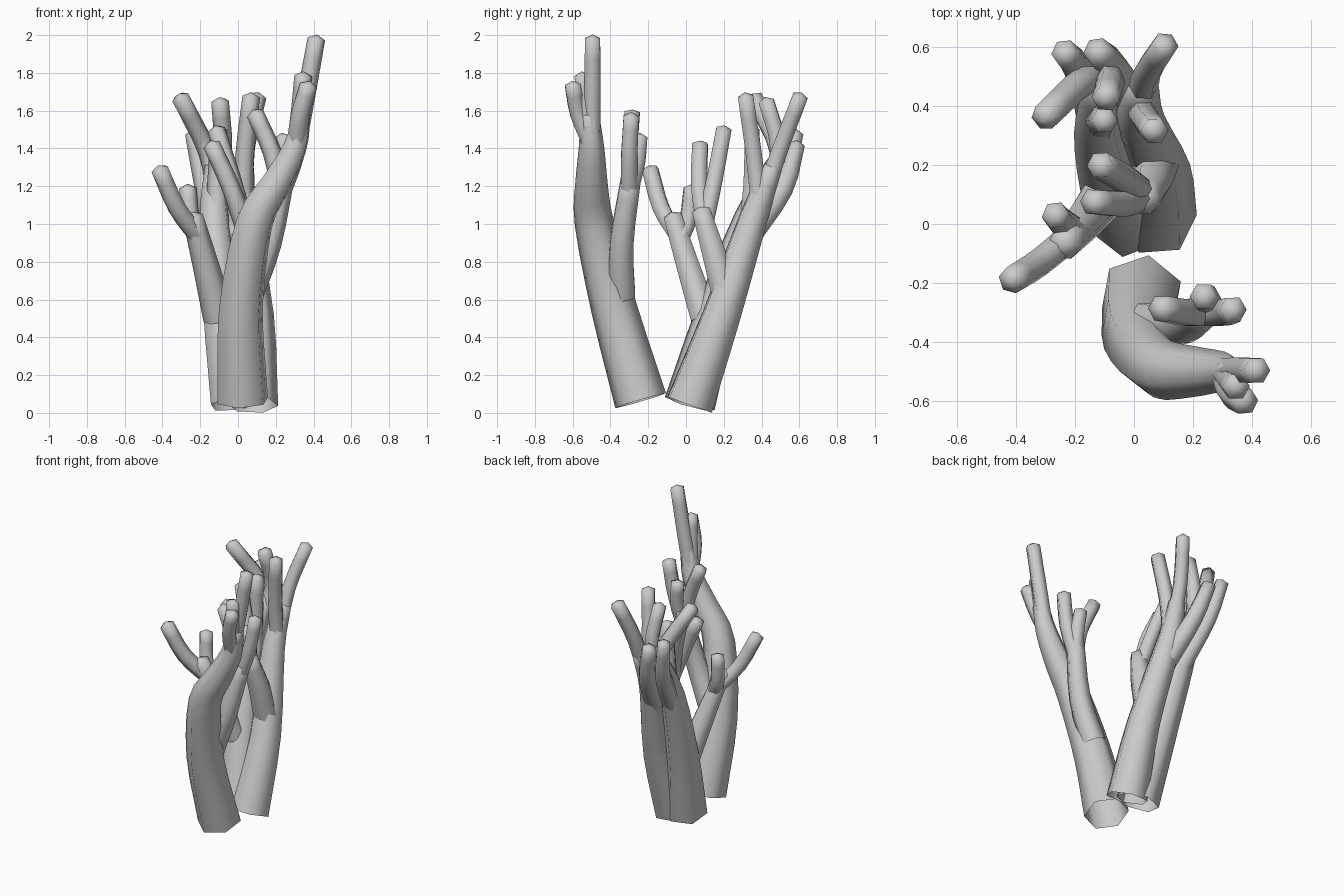
import bpy, bmesh, math
from mathutils import Vector

cube = bpy.data.objects.get("Cube")
if cube:
    bpy.data.objects.remove(cube, do_unlink=True)

grey = bpy.data.materials.new("light_grey")
grey.use_nodes = True
colour = (0.6, 0.6, 0.6, 1)
grey.diffuse_color = colour
grey.node_tree.nodes["Principled BSDF"].inputs["Base Color"].default_value = colour

SIDES = 6
STEPS = 3


def smooth_path(points):
    """Rounded path through the points."""
    pts = [Vector(p) for p in points]
    ext = [2 * pts[0] - pts[1]] + pts + [2 * pts[-1] - pts[-2]]
    path = []
    for i in range(1, len(ext) - 2):
        a, b, c, d = ext[i - 1:i + 3]
        for s in range(STEPS):
            t = s / STEPS
            path.append(0.5 * (2 * b + (c - a) * t + (2 * a - 5 * b + 4 * c - d) * t * t
                               + (3 * b - a - 3 * c + d) * t ** 3))
    return path + [pts[-1]]


def limb(name, points, r_start, r_end, turn=0):
    """Six-sided tapering tube, open at the base, with a blunt pointed tip."""
    path = smooth_path(points)
    bm = bmesh.new()
    rings = []
    side = Vector((1, 0, 0))
    last = len(path) - 1
    for i, p in enumerate(path):
        along = (path[min(i + 1, last)] - path[max(i - 1, 0)]).normalized()
        side = (side - along * side.dot(along)).normalized()
        other = along.cross(side)
        r = r_start + (r_end - r_start) * i / last
        ring = []
        for k in range(SIDES):
            a = math.tau * k / SIDES + math.radians(turn)
            ring.append(bm.verts.new(p + r * (math.cos(a) * side + math.sin(a) * other)))
        rings.append(ring)
    for low, high in zip(rings, rings[1:]):
        for k in range(SIDES):
            n = (k + 1) % SIDES
            bm.faces.new((low[k], low[n], high[n], high[k]))
    point = bm.verts.new(path[-1] + along * r_end * 0.5)
    for k in range(SIDES):
        bm.faces.new((rings[-1][k], rings[-1][(k + 1) % SIDES], point))
    mesh = bpy.data.meshes.new(name)
    bm.to_mesh(mesh)
    bm.free()
    mesh.materials.append(grey)
    obj = bpy.data.objects.new(name, mesh)
    bpy.context.collection.objects.link(obj)
    bpy.ops.object.select_all(action='DESELECT')
    obj.select_set(True)
    bpy.context.view_layer.objects.active = obj
    bpy.ops.object.shade_smooth_by_angle(angle=math.radians(70))


def twigs(name, start, ends, r=0.052):
    """Twigs fanning out from one fork; each end is a middle point and a tip."""
    for i, (middle, tip) in enumerate(ends):
        limb(f"{name}_{i + 1}", [start, middle, tip], r, r * 0.9)


# Front trunk, leaning forward and curving to the left
limb("front_trunk", [(.025, -.24, .065), (.015, -.38, .55), (.085, -.485, 1.0),
                     (.2, -.5, 1.21), (.3, -.5, 1.4), (.34, -.51, 1.58)], .142, .05, 20)
twigs("front_trunk_twig", (.31, -.5, 1.42), [
    ((.36, -.495, 1.68), (.415, -.495, 1.98)),
    ((.33, -.57, 1.58), (.375, -.6, 1.735)),
    ((.33, -.53, 1.6), (.345, -.55, 1.785))])
limb("front_side_branch", [(.05, -.34, .62), (.16, -.34, .9), (.24, -.29, 1.25)], .082, .06)
twigs("front_side_twig", (.23, -.3, 1.17), [
    ((.18, -.3, 1.38), (.09, -.285, 1.585)),
    ((.25, -.26, 1.32), (.235, -.245, 1.46)),
    ((.3, -.3, 1.36), (.335, -.29, 1.57))])

# Right back trunk
limb("back_right_trunk", [(-.015, .02, .05), (-.08, .16, .53), (-.125, .335, 1.03),
                          (-.12, .48, 1.32)], .138, .055, 20)
twigs("back_right_twig", (-.12, .43, 1.18), [
    ((-.16, .49, 1.38), (-.305, .36, 1.67)),
    ((-.08, .49, 1.4), (-.095, .425, 1.65))])
limb("back_right_outer_twig", [(-.12, .33, .95), (-.18, .51, 1.22), (-.235, .58, 1.48)], .065, .046)
limb("back_right_upright_twig", [(-.11, .33, .98), (-.11, .35, 1.2), (-.1, .35, 1.5)], .062, .045)

# Low branch reaching to the right
limb("low_branch", [(-.1, .1, .5), (-.17, .01, .78), (-.24, -.07, 1.04)], .085, .055)
twigs("low_twig", (-.2, -.03, .92), [
    ((-.32, -.13, 1.08), (-.415, -.19, 1.29)),
    ((-.25, .01, 1.02), (-.265, .03, 1.19))])

# Left back trunk
limb("back_left_trunk", [(.075, .02, .045), (.08, .19, .52), (.02, .36, 1.04),
                         (.03, .46, 1.3)], .138, .055, 5)
limb("back_left_outer_twig", [(.01, .32, .92), (-.06, .51, 1.18), (-.125, .585, 1.42)], .075, .048)
twigs("back_left_twig", (.03, .39, 1.08), [
    ((.04, .5, 1.4), (.105, .605, 1.675)),
    ((.035, .36, 1.36), (.07, .315, 1.675))])

# Middle branch growing from the left back trunk
limb("middle_branch", [(.07, .21, .63), (.06, .14, .87), (.03, .08, 1.07)], .085, .055)
twigs("middle_twig", (.03, .1, 1.0), [
    ((-.04, .07, 1.2), (-.14, .075, 1.42)),
    ((-.03, .15, 1.23), (-.115, .2, 1.5))])
